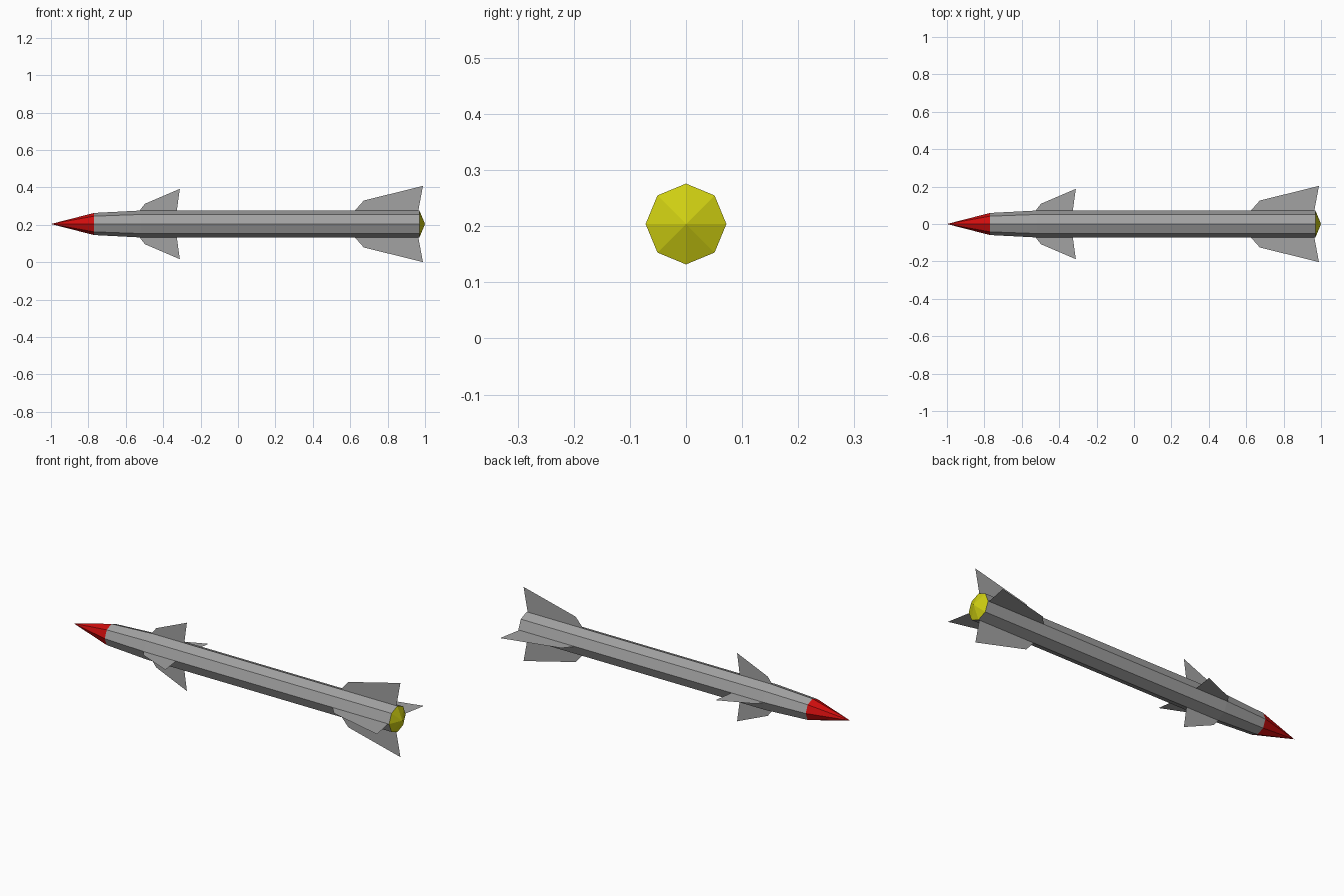
import bpy, bmesh, math

cube = bpy.data.objects.get("Cube")
if cube:
    bpy.data.objects.remove(cube, do_unlink=True)

SIDES = 8
AXIS_Z = 0.204
R = 0.072


def make_material(name, rgb):
    m = bpy.data.materials.new(name)
    m.use_nodes = True
    m.diffuse_color = (*rgb, 1)
    m.node_tree.nodes["Principled BSDF"].inputs["Base Color"].default_value = (*rgb, 1)
    return m


grey = make_material("grey metal", (0.36, 0.36, 0.36))
red = make_material("nose red", (0.62, 0.004, 0.004))
yellow = make_material("exhaust yellow", (0.62, 0.62, 0.006))


def finish(bm, name, mat):
    me = bpy.data.meshes.new(name)
    bm.to_mesh(me)
    bm.free()
    me.materials.append(mat)
    ob = bpy.data.objects.new(name, me)
    ob.location.z = AXIS_Z
    bpy.context.collection.objects.link(ob)
    return ob


def turned(name, profile, mat):
    """Eight-sided shape around x from (x, radius) points; radius 0 is a tip."""
    bm = bmesh.new()
    rings = []
    for x, r in profile:
        n = SIDES if r else 1
        angles = [2 * math.pi * i / SIDES for i in range(n)]
        rings.append([bm.verts.new((x, r * math.sin(a), r * math.cos(a))) for a in angles])
    for a, b in zip(rings, rings[1:]):
        for i in range(SIDES):
            j = (i + 1) % SIDES
            corners = [a[i % len(a)], a[j % len(a)], b[j % len(b)], b[i % len(b)]]
            bm.faces.new(list(dict.fromkeys(corners)))
    bmesh.ops.recalc_face_normals(bm, faces=bm.faces)
    return finish(bm, name, mat)


def fin_set(prefix, outline):
    """Four flat fins from (x, distance from axis) points."""
    for k, side in enumerate(("top", "back", "bottom", "front")):
        bm = bmesh.new()
        bm.faces.new([bm.verts.new((x, 0, d)) for x, d in outline])
        ob = finish(bm, f"{prefix}_fin_{side}", grey)
        ob.rotation_euler.x = -k * math.pi / 2


# Body, nose and exhaust
turned("body", [(-0.77, 0.059), (-0.52, R), (0.97, R)], grey)
turned("nose_cone", [(-1, 0), (-0.77, 0.059)], red)
turned("exhaust_cone", [(0.97, R), (1, 0)], yellow)

# Fins
fin_set("forward", [(-0.53, 0.066), (-0.498, 0.108), (-0.311, 0.188), (-0.328, 0.066)])
fin_set("tail", [(0.62, 0.066), (0.672, 0.125), (0.989, 0.204), (0.963, 0.066)])
